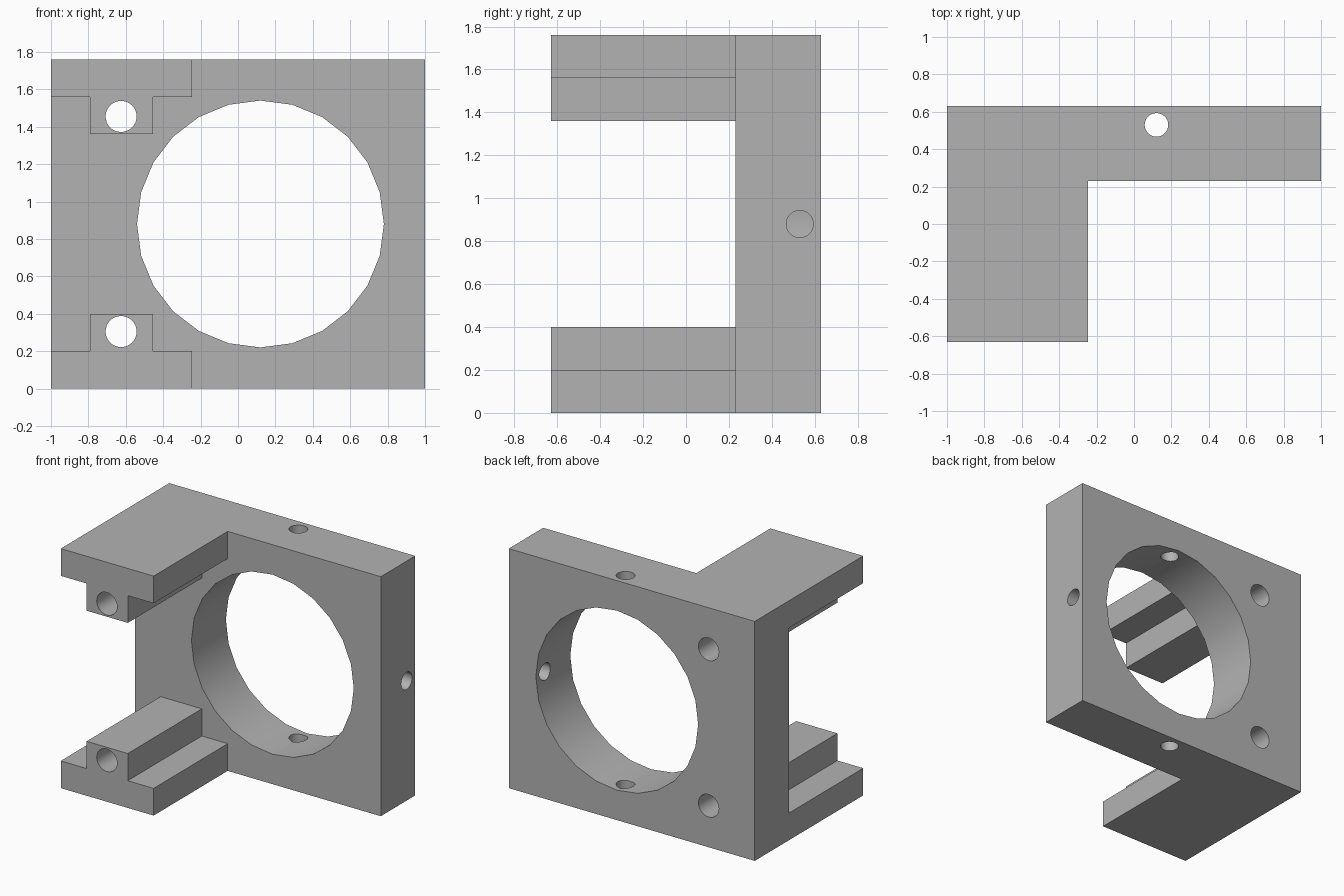
import bpy
import bmesh
from math import radians
from mathutils import Matrix, Vector

if "Cube" in bpy.data.objects:
    bpy.data.objects.remove(bpy.data.objects["Cube"], do_unlink=True)

HEIGHT = 1.76
FRONT, PLATE_FRONT, BACK = -0.63, 0.23, 0.63
BORE_X, BORE_Z = 0.12, HEIGHT / 2

grey = bpy.data.materials.new("plain grey")
grey.use_nodes = True
colour = (0.45, 0.45, 0.45, 1)
grey.diffuse_color = colour
grey.node_tree.nodes["Principled BSDF"].inputs["Base Color"].default_value = colour


def add_object(name, bm):
    bmesh.ops.recalc_face_normals(bm, faces=bm.faces)
    mesh = bpy.data.meshes.new(name)
    bm.to_mesh(mesh)
    bm.free()
    mesh.materials.append(grey)
    obj = bpy.data.objects.new(name, mesh)
    bpy.context.collection.objects.link(obj)
    return obj


def extrude_profile(name, points, y0, y1):
    """Extrude an (x, z) outline along y."""
    bm = bmesh.new()
    face = bm.faces.new([bm.verts.new((x, y0, z)) for x, z in points])
    result = bmesh.ops.extrude_face_region(bm, geom=[face])
    verts = [v for v in result["geom"] if isinstance(v, bmesh.types.BMVert)]
    bmesh.ops.translate(bm, verts=verts, vec=(0, y1 - y0, 0))
    return add_object(name, bm)


def cylinder(name, start, end, radius, sides):
    start, end = Vector(start), Vector(end)
    axis = end - start
    turn = axis.to_track_quat("Z", "Y").to_matrix().to_4x4()
    bm = bmesh.new()
    bmesh.ops.create_cone(bm, cap_ends=True, segments=sides, radius1=radius,
                          radius2=radius, depth=axis.length,
                          matrix=Matrix.Translation((start + end) / 2) @ turn)
    return add_object(name, bm)


def combine(body, other, operation):
    mod = body.modifiers.new(operation.lower(), "BOOLEAN")
    mod.operation = operation
    mod.solver = "EXACT"
    mod.object = other
    bpy.context.view_layer.objects.active = body
    bpy.ops.object.modifier_apply(modifier=mod.name)
    bpy.data.objects.remove(other, do_unlink=True)


# Upright plate
body = extrude_profile("mounting_bracket",
                       [(-1, 0), (1, 0), (1, HEIGHT), (-1, HEIGHT)],
                       PLATE_FRONT, BACK)

# Stepped arms, mirrored bottom to top
step = [(-1, 0), (-0.245, 0), (-0.245, 0.2), (-0.455, 0.2),
        (-0.455, 0.4), (-0.79, 0.4), (-0.79, 0.2), (-1, 0.2)]
combine(body, extrude_profile("lower_arm", step, FRONT, PLATE_FRONT), "UNION")
mirrored = [(x, HEIGHT - z) for x, z in step]
combine(body, extrude_profile("upper_arm", mirrored, FRONT, PLATE_FRONT), "UNION")

# Large bore, rod holes through the arms, and set-screw holes
cutters = [cylinder("bore", (BORE_X, 0, BORE_Z), (BORE_X, 1, BORE_Z), 0.66, 24)]
for z in (0.305, HEIGHT - 0.305):
    cutters.append(cylinder("rod_hole", (-0.625, -1, z), (-0.625, 1, z), 0.083, 32))
cutters.append(cylinder("vertical_hole", (BORE_X, 0.53, -0.2),
                        (BORE_X, 0.53, HEIGHT + 0.2), 0.063, 32))
cutters.append(cylinder("side_hole", (BORE_X, 0.53, BORE_Z),
                        (1.2, 0.53, BORE_Z), 0.063, 32))
for cutter in cutters:
    cutter.hide_render = True
    combine(body, cutter, "DIFFERENCE")

# Smooth hole walls, sharp edges elsewhere
bpy.ops.object.select_all(action="DESELECT")
body.select_set(True)
bpy.context.view_layer.objects.active = body
bpy.ops.object.shade_smooth_by_angle(angle=radians(20))
